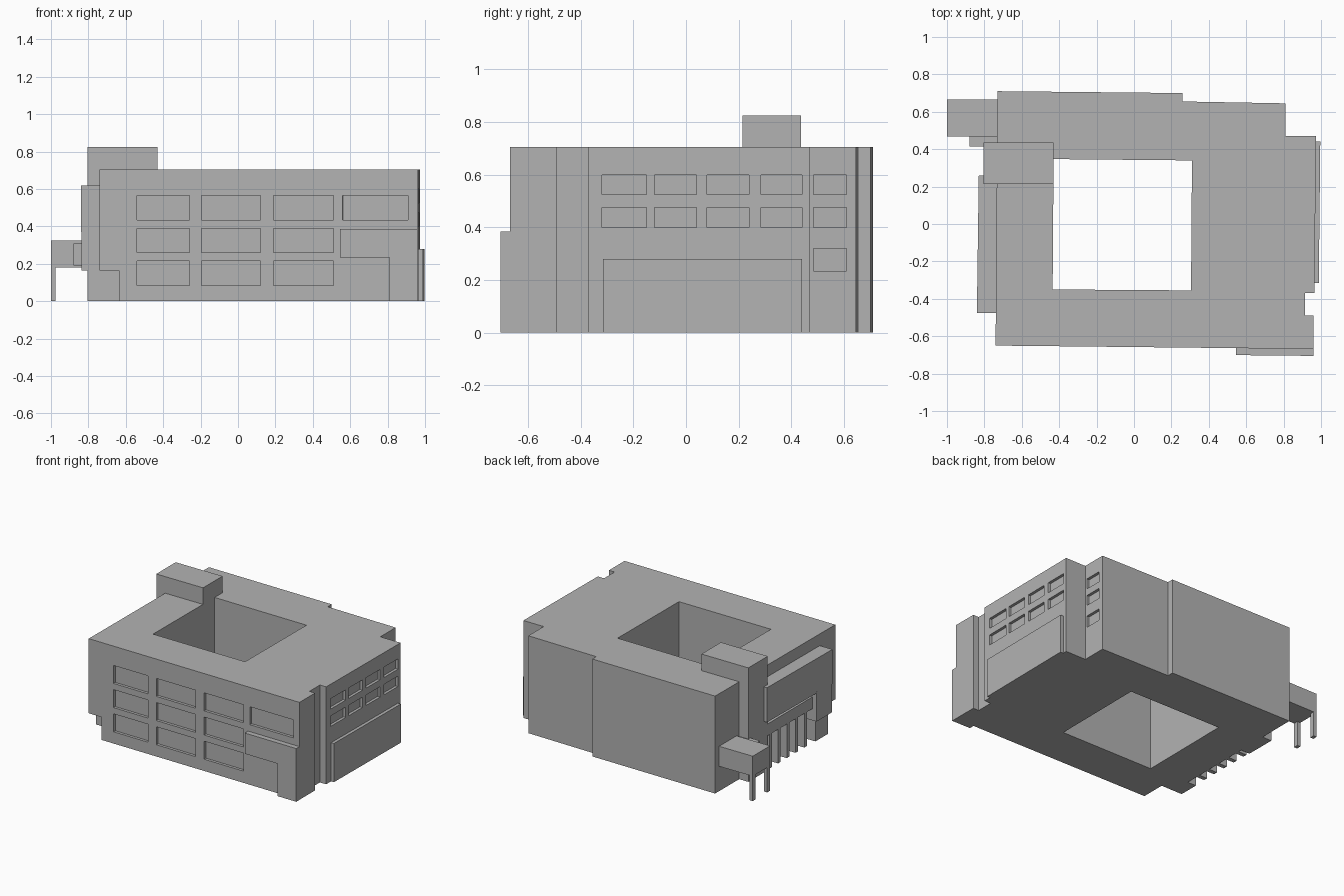
import bpy, bmesh, math
from mathutils import Matrix

cube = bpy.data.objects.get("Cube")
if cube:
    bpy.data.objects.remove(cube, do_unlink=True)

grey = bpy.data.materials.new("plain grey")
grey.use_nodes = True
COLOUR = (0.45, 0.45, 0.45, 1)
grey.diffuse_color = COLOUR
grey.node_tree.nodes["Principled BSDF"].inputs["Base Color"].default_value = COLOUR


def finish(name, bm):
    bmesh.ops.recalc_face_normals(bm, faces=bm.faces)
    mesh = bpy.data.meshes.new(name)
    bm.to_mesh(mesh)
    bm.free()
    mesh.materials.append(grey)
    obj = bpy.data.objects.new(name, mesh)
    bpy.context.collection.objects.link(obj)
    return obj


def add_box(bm, x, y, z, turn=0):
    """Box from (min, max) ranges, turned about its own vertical axis."""
    centre = [(a + b) / 2 for a, b in (x, y, z)]
    size = [b - a for a, b in (x, y, z)]
    matrix = (Matrix.Translation(centre) @ Matrix.Rotation(turn, 4, 'Z')
              @ Matrix.Diagonal((*size, 1)))
    bmesh.ops.create_cube(bm, size=1, matrix=matrix)


def box(name, x, y, z, turn=0):
    bm = bmesh.new()
    add_box(bm, x, y, z, turn)
    return finish(name, bm)


def prism(name, points, low, high):
    bm = bmesh.new()
    face = bm.faces.new([bm.verts.new((x, y, low)) for x, y in points])
    top = bmesh.ops.extrude_face_region(bm, geom=[face])["geom"]
    verts = [v for v in top if isinstance(v, bmesh.types.BMVert)]
    bmesh.ops.translate(bm, verts=verts, vec=(0, 0, high - low))
    return finish(name, bm)


def cut(target, cutter):
    cutter.hide_render = True
    cutter.hide_viewport = True
    cutter.display_type = 'WIRE'
    mod = target.modifiers.new(cutter.name, 'BOOLEAN')
    mod.operation = 'DIFFERENCE'
    mod.solver = 'EXACT'
    mod.object = cutter


# Main block with stepped outline
outline = [(-.74, -.65), (.96, -.668), (.96, -.49), (.915, -.49), (.915, -.37),
           (.965, -.37), (.973, .47), (.81, .47), (.81, .645), (.26, .655),
           (.26, .70), (-.73, .71)]
building = prism("main_building", outline, 0, .705)

# Courtyard and the undercut front corner
court = [(-.435, -.35), (.305, -.355), (.31, .34), (-.43, .347)]
cut(building, prism("courtyard_cutter", court, -.1, .9))
cut(building, box("corner_cutter", (-.9, -.635), (-.8, -.475), (-.1, .165)))

# Recessed windows
DEPTH = .02
front_turn = math.atan2(-.018, 1.7)
side_turn = math.atan2(-.008, .84)
bm = bmesh.new()
columns = [(-.54, -.26), (-.195, .12), (.19, .51), (.56, .91)]
rows = [(.435, .565), (.26, .39), (.085, .215)]
for i, x in enumerate(columns):
    wall = -.65 + math.tan(front_turn) * (sum(x) / 2 + .74)
    for z in rows[:1] if i == 3 else rows:
        add_box(bm, x, (wall - DEPTH, wall + DEPTH), z, front_turn)
side_rows = [(.525, .6), (.4, .475), (.235, .32)]
for y in [(-.32, -.15), (-.12, .04), (.08, .24), (.285, .44)]:
    wall = .965 - math.tan(side_turn) * (sum(y) / 2 + .37)
    for z in side_rows[:2]:
        add_box(bm, (wall - DEPTH, wall + DEPTH), y, z, side_turn)
for z in side_rows:
    add_box(bm, (.81 - DEPTH, .81 + DEPTH), (.485, .61), z)
cut(building, finish("window_cutter", bm))

# Entrance projection on the front, L-shaped
profile = [(.545, .235), (.81, .235), (.81, 0), (.96, 0), (.96, .385), (.545, .385)]
bm = bmesh.new()
face = bm.faces.new([bm.verts.new((x, -.703 - .01 * (x - .75), z)) for x, z in profile])
back = bmesh.ops.extrude_face_region(bm, geom=[face])["geom"]
bmesh.ops.translate(bm, vec=(0, .06, 0),
                    verts=[v for v in back if isinstance(v, bmesh.types.BMVert)])
finish("front_projection", bm)

# Low slab along the left side
prism("side_slab", [(.95, -.315), (.988, -.315), (.996, .44), (.95, .44)], 0, .28)

# Stair tower and its link
box("stair_tower", (-.805, -.43), (.215, .437), (0, .825))
box("tower_link", (-.88, -.72), (.415, .48), (.19, .31))

# Raised porch on two legs
box("porch", (-1, -.72), (.467, .665), (.18, .325))
for name, y in (("front_porch_leg", (.467, .5)), ("back_porch_leg", (.632, .665))):
    box(name, (-1, -.975), y, (0, .19))

# Projecting bay, with a solid end and a canopy below
prism("upper_bay", [(-.84, -.475), (-.73, -.475), (-.72, .26), (-.83, .26)], .37, .62)
box("bay_end", (-.838, -.73), (-.475, -.296), (.165, .38))
box("canopy", (-.805, -.72), (-.296, .25), (.25, .335))
box("end_pier", (-.805, -.63), (-.475, -.33), (0, .17))
for i in range(5):
    y = -.24 + i * .1
    box(f"canopy_fin_{i + 1}", (-.8, -.72), (y, y + .03), (0, .26))
